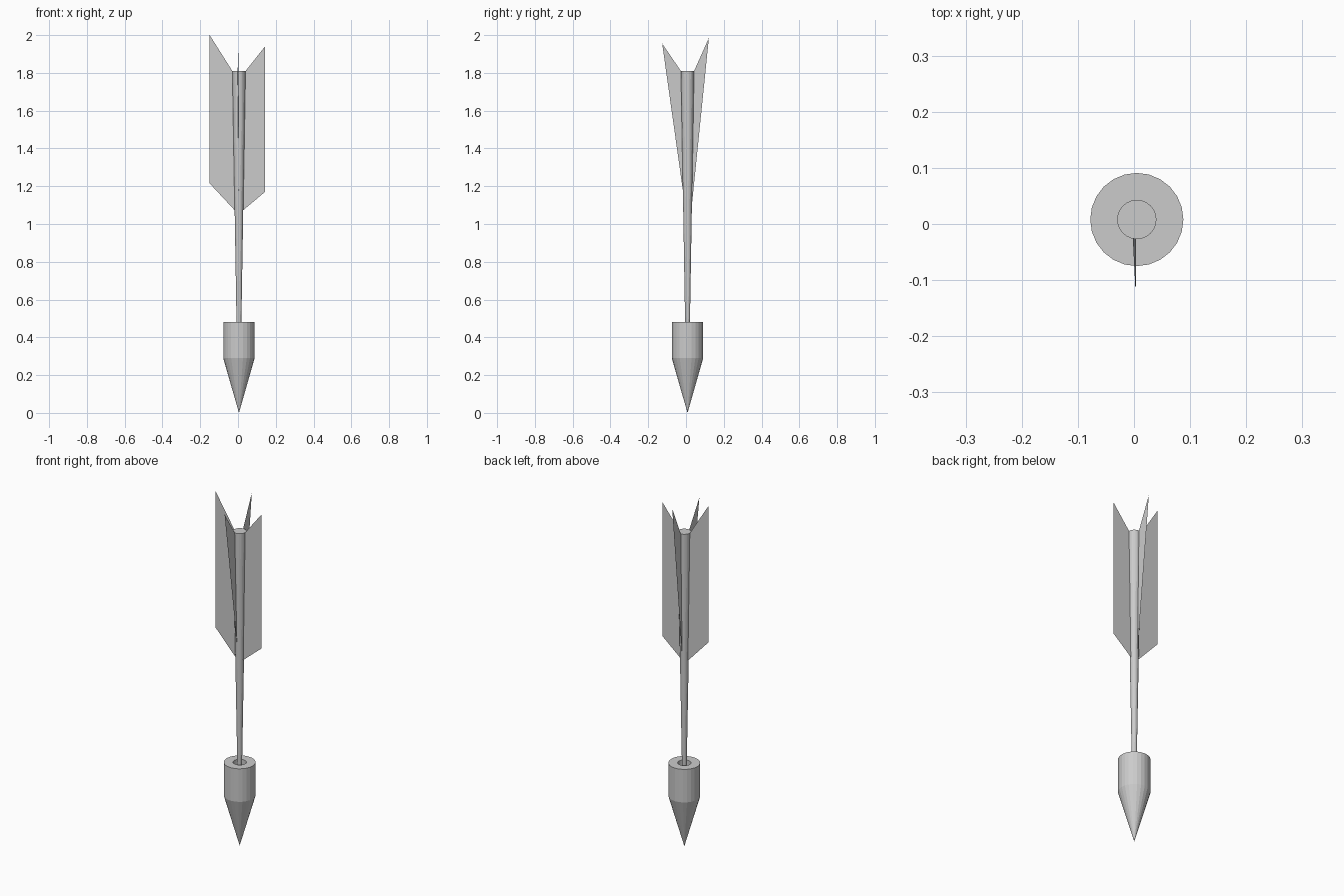
import bpy
import math

if "Cube" in bpy.data.objects:
    bpy.data.objects.remove(bpy.data.objects["Cube"])

CX, CY = 0.005, 0.008   # axis of the body
SIDES = 24


def make_object(name, verts, faces):
    mesh = bpy.data.meshes.new(name)
    mesh.from_pydata(verts, [], faces)
    mesh.update()
    obj = bpy.data.objects.new(name, mesh)
    bpy.context.collection.objects.link(obj)
    return obj


def lathe(name, profile):
    """Revolve (radius, z) points around the body axis; radius 0 gives a pole."""
    verts, faces, rings = [], [], []
    for r, z in profile:
        start, count = len(verts), SIDES if r > 0 else 1
        for i in range(count):
            a = 2 * math.pi * i / SIDES
            verts.append((CX + r * math.cos(a), CY + r * math.sin(a), z))
        rings.append([start + i % count for i in range(SIDES)])
    for low, high in zip(rings, rings[1:]):
        for i in range(SIDES):
            j = (i + 1) % SIDES
            quad = [low[i], low[j], high[j], high[i]]
            faces.append(list(dict.fromkeys(quad)))
    return make_object(name, verts, faces)


# Weighted head: cone, barrel and socket for the shaft
lathe("dart_head", [(0, 0), (0.083, 0.29), (0.083, 0.48),
                    (0.035, 0.48), (0.035, 0.37), (0, 0.37)])

# Shaft widening towards the tail
lathe("shaft", [(0, 0.37), (0.011, 0.37), (0.035, 1.81), (0, 1.81)])

# Side flights: outer edge parallel to the axis
make_object("left_flight", [(-0.015, CY, 1.07), (-0.15, CY, 1.215),
                            (-0.15, CY, 2.0), (-0.03, CY, 1.81)], [(0, 1, 2, 3)])
make_object("right_flight", [(0.024, CY, 1.07), (0.143, CY, 1.17),
                             (0.143, CY, 1.94), (0.04, CY, 1.81)], [(0, 1, 2, 3)])

# Front and back flights: tapering to a point on the shaft
make_object("front_flight", [(0.004, -0.014, 1.16), (0.003, -0.126, 1.955),
                             (-0.002, -0.027, 1.81)], [(0, 1, 2)])
make_object("back_flight", [(0.003, 0.028, 1.07), (0.003, 0.121, 1.985),
                            (0.003, 0.043, 1.81)], [(0, 1, 2)])
